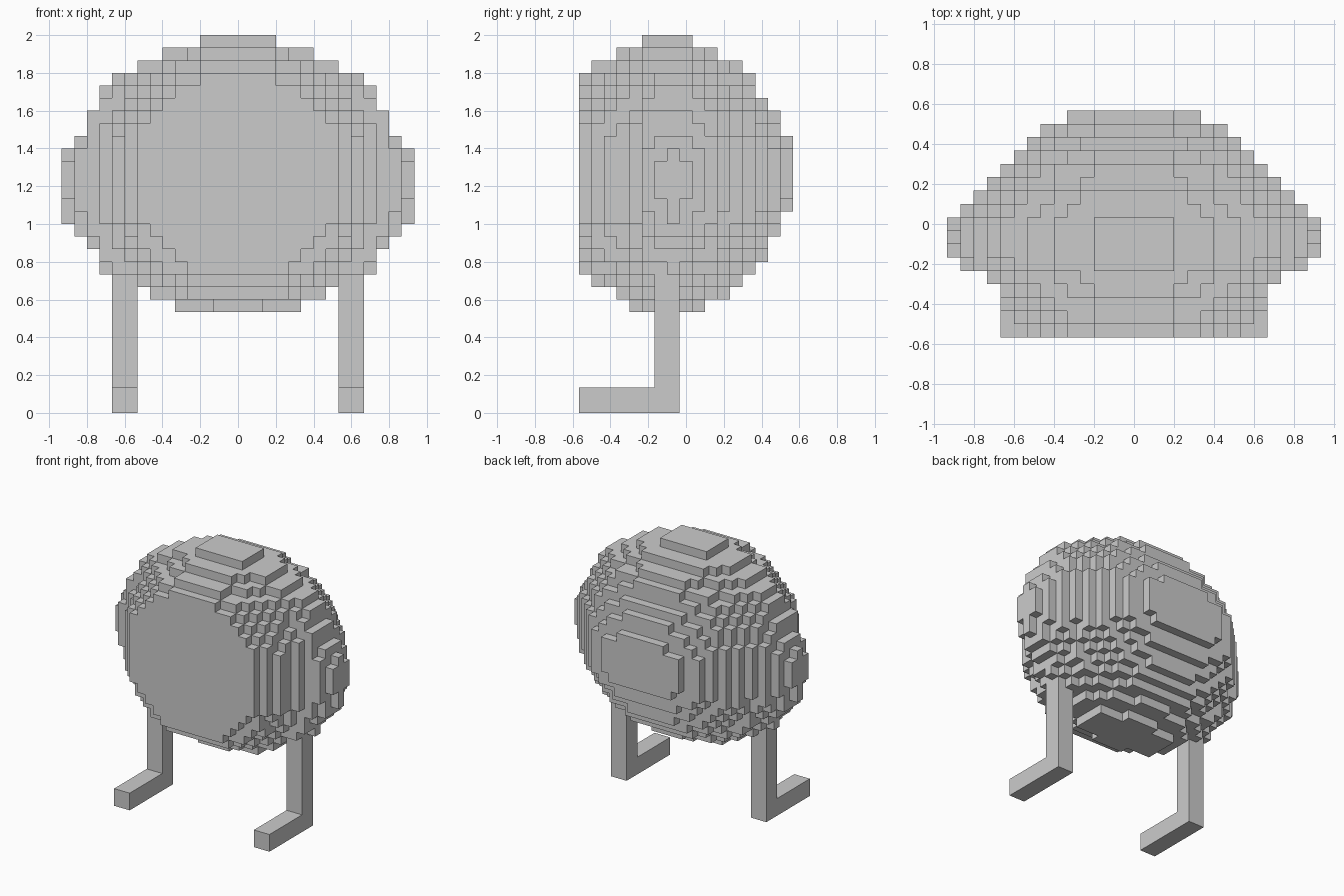
import bpy, bmesh
from mathutils import Vector

cube = bpy.data.objects.get("Cube")
if cube:
    bpy.data.objects.remove(cube, do_unlink=True)

U = 1 / 15          # edge of one block
Y0 = -0.1           # depth of the leg and body axis
MID_Z = 18.8        # height of the body axis, in blocks

grey = bpy.data.materials.new("plain grey")
grey.use_nodes = True
colour = (0.6, 0.6, 0.6, 1)
grey.diffuse_color = colour
grey.node_tree.nodes["Principled BSDF"].inputs["Base Color"].default_value = colour

# Body slices from the flat front to the back: half width and half height
FIRST_SLICE = -7
HALF_WIDTH = [8.45, 9.45, 10.3, 10.45, 11.3, 12.85, 13.6, 14.4, 13.6,
              12.85, 12.2, 11, 10.2, 9.3, 8.3, 7.35, 5.45]
HALF_HEIGHT = [8.15, 9.2, 9.25, 10.15, 10.4, 11, 11, 11, 11,
               10.5, 10.2, 9.5, 9.2, 8.15, 6.65, 5.2, 3.28]
# Widest half width of each block row, bottom to top
FIRST_ROW = 8
ROW_LIMIT = [5, 7, 10, 11, 11, 12, 13] + [14] * 6 + [13, 12, 12, 11, 11, 10, 8, 6, 3]


def filled(x, z, width, height):
    x, row = abs(x + 0.5), z - FIRST_ROW
    inside = (x / width) ** 2 + ((z + 0.5 - MID_Z) / height) ** 2 < 1
    return inside and x < ROW_LIMIT[row]


def add_object(name, bm):
    bmesh.ops.recalc_face_normals(bm, faces=bm.faces)
    mesh = bpy.data.meshes.new(name)
    bm.to_mesh(mesh)
    bm.free()
    mesh.materials.append(grey)
    obj = bpy.data.objects.new(name, mesh)
    bpy.context.collection.objects.link(obj)


# Body: the outer skin of a stack of blocky elliptical slices
bm = bmesh.new()
corners = {}


def corner(p):
    key = tuple(int(v) for v in p)
    if key not in corners:
        corners[key] = bm.verts.new((key[0] * U, key[1] * U + Y0, key[2] * U))
    return corners[key]


cells = {(x, FIRST_SLICE + i, z)
         for i, (w, h) in enumerate(zip(HALF_WIDTH, HALF_HEIGHT))
         for x in range(-14, 14)
         for z in range(FIRST_ROW, FIRST_ROW + len(ROW_LIMIT)) if filled(x, z, w, h)}
for cell in sorted(cells):
    for axis in range(3):
        a, b = Vector(), Vector()
        a[(axis + 1) % 3] = b[(axis + 2) % 3] = 1
        for side in (0, 1):
            step = [0, 0, 0]
            step[axis] = 2 * side - 1
            if tuple(c + s for c, s in zip(cell, step)) in cells:
                continue
            p = Vector(cell)
            p[axis] += side
            ring = [p, p + a, p + a + b, p + b]
            if not side:
                ring.reverse()
            bm.faces.new([corner(q) for q in ring])
add_object("body", bm)

# Legs: L-shaped side profile extruded across two blocks
PROFILE = [(-7, 0), (1, 0), (1, 11), (-1, 11), (-1, 2), (-7, 2)]
for name, x in (("left_leg", 8), ("right_leg", -10)):
    bm = bmesh.new()
    sides = [[bm.verts.new((k * U, y * U + Y0, z * U)) for y, z in PROFILE]
             for k in (x, x + 2)]
    for ring in sides:
        bm.faces.new(ring)
    for i in range(len(PROFILE)):
        j = i - 1
        bm.faces.new((sides[0][j], sides[0][i], sides[1][i], sides[1][j]))
    add_object(name, bm)
